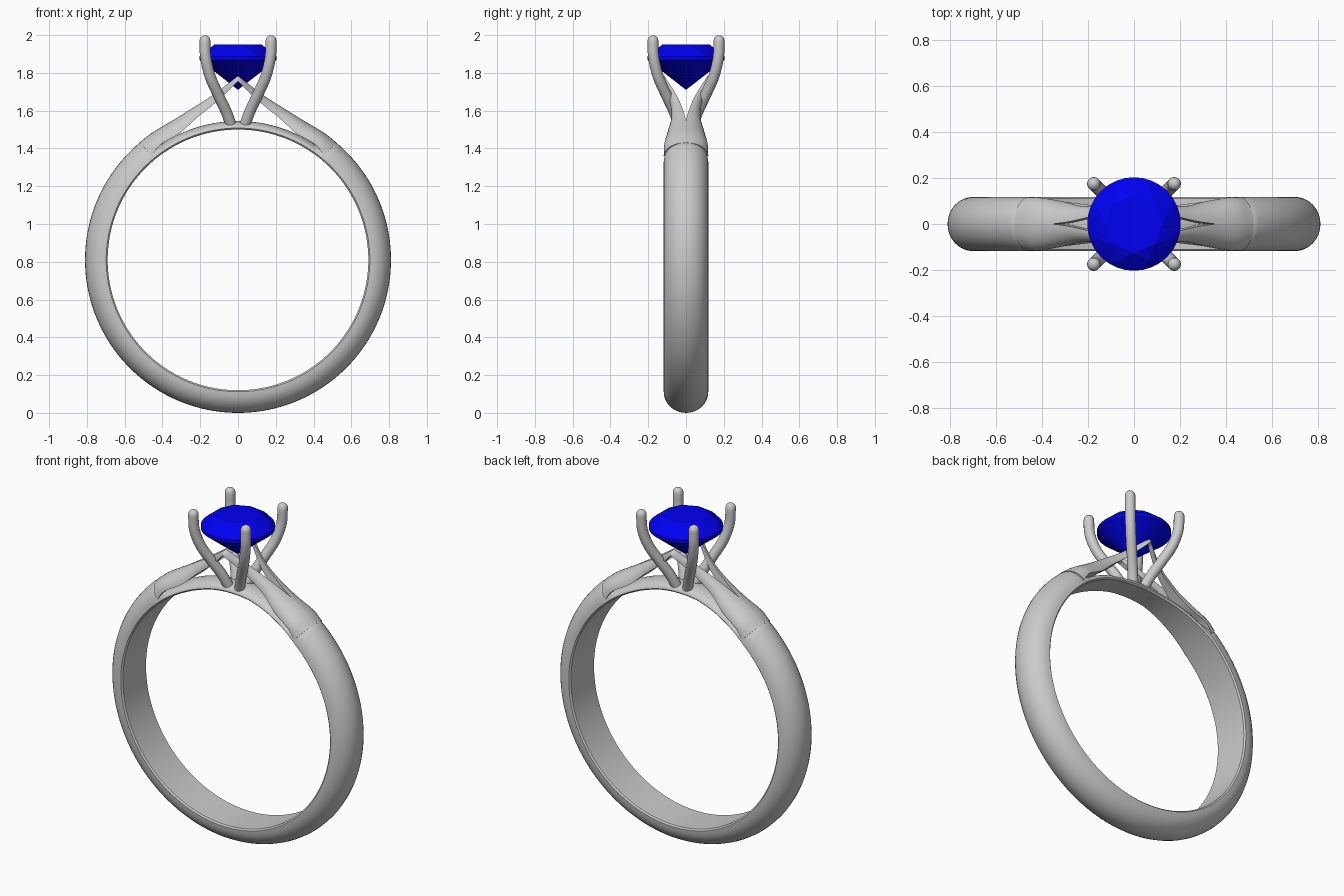
import bpy, bmesh
from math import sin, cos, pi, radians
from mathutils import Vector

if "Cube" in bpy.data.objects:
    bpy.data.objects.remove(bpy.data.objects["Cube"])

CZ = 0.81  # band centre height


def finish(bm, name, smooth=True, mirror=None):
    bmesh.ops.recalc_face_normals(bm, faces=bm.faces)
    mesh = bpy.data.meshes.new(name)
    bm.to_mesh(mesh)
    bm.free()
    ob = bpy.data.objects.new(name, mesh)
    bpy.context.collection.objects.link(ob)
    if mirror:
        mod = ob.modifiers.new("mirror", 'MIRROR')
        mod.use_axis = mirror
        mod.merge_threshold = 0.0005
    if smooth:
        bpy.ops.object.select_all(action='DESELECT')
        ob.select_set(True)
        bpy.context.view_layer.objects.active = ob
        bpy.ops.object.shade_smooth_by_angle(angle=radians(40))
    return ob


def loft(rings, closed=False, cap_start=True, cap_end=True):
    bm = bmesh.new()
    vs = [[bm.verts.new(p) for p in r] for r in rings]
    n, m = len(rings), len(rings[0])
    for i in range(n if closed else n - 1):
        a, b = vs[i], vs[(i + 1) % n]
        for j in range(m):
            k = (j + 1) % m
            bm.faces.new((a[j], a[k], b[k], b[j]))
    if not closed and cap_start:
        bm.faces.new(vs[0])
    if not closed and cap_end:
        bm.faces.new(vs[-1])
    return bm


def smooth_path(pts, steps=6):
    """Catmull-Rom resampling of points of any dimension."""
    def mix(a, b, c, d, t):
        return 0.5 * (2*b + (c-a)*t + (2*a-5*b+4*c-d)*t*t + (3*b-a-3*c+d)*t**3)
    p = [[2*x - y for x, y in zip(pts[0], pts[1])]] + list(pts)
    p.append([2*x - y for x, y in zip(pts[-1], pts[-2])])
    out = []
    for i in range(1, len(p) - 2):
        for s in range(steps):
            out.append([mix(*q, s / steps) for q in zip(*p[i-1:i+3])])
    return out + [list(pts[-1])]


# Band: domed section that thins and narrows under the setting
rings = []
for i in range(180):
    phi = -pi + 2 * pi * i / 180
    a = abs(phi)
    t = min(1, max(0, (radians(39) - a) / radians(4)))
    h = 0.12 - 0.075 * t
    w = 0.118 - 0.043 * min(1, max(0, (radians(42) - a) / radians(32)))
    r0 = 0.69
    prof = [(-w + 0.008, r0), (w - 0.008, r0)]
    prof += [(w * cos(pi * k / 16), r0 + 0.008 + (h - 0.008) * sin(pi * k / 16))
             for k in range(17)]
    rings.append([(r * sin(phi), y, CZ + r * cos(phi)) for y, r in prof])
finish(loft(rings, closed=True), "band")

# Split shoulders: bottom x, z, top x, z, inner y, outer y
stations = [(.456, 1.36, .521, 1.431, 0, .118), (.41, 1.42, .46, 1.48, 0, .115),
            (.31, 1.48, .36, 1.54, 0, .098), (.22, 1.56, .255, 1.605, .016, .078),
            (.11, 1.65, .13, 1.685, .052, .088), (0, 1.755, 0, 1.785, .115, .145)]
rings = []
for bx, bz, tx, tz, yi, yo in smooth_path(stations):
    yi = max(yi, 0)
    ring = [(bx, yi, bz)]
    for k in range(9):
        c, s = cos(pi * k / 16), sin(pi * k / 16)
        ring.append((bx + (tx-bx)*s, yi + (yo-yi)*c, bz + (tz-bz)*s))
    rings.append(ring)
finish(loft(rings, cap_end=False), "split_shoulders", mirror=(True, True, False))

# Four round-tipped prongs
R = 0.029
path = smooth_path([(.035, 1.52), (.065, 1.60), (.105, 1.685), (.147, 1.78),
                    (.171, 1.88), (.175, 1.97)])
path = [(c, z, R) for c, z in path]
path += [(.175, 1.97 + R * sin(a), R * cos(a)) for a in (.4, .8, 1.15, 1.45)]
rings = []
for i, (c, z, r) in enumerate(path):
    p0, p1 = path[max(i-1, 0)], path[min(i+1, len(path)-1)]
    tan = Vector((p1[0]-p0[0], p1[0]-p0[0], p1[1]-p0[1])).normalized()
    bi = Vector((1, -1, 0)).normalized()
    nor = tan.cross(bi)
    rings.append([Vector((c, c, z)) + r * (cos(a) * nor + sin(a) * bi)
                  for a in (2 * pi * k / 16 for k in range(16))])
finish(loft(rings), "prongs", mirror=(True, True, False))

# Faceted round gem: hull of table, crown, girdle, pavilion and culet
bm = bmesh.new()
for n, r, z, off in ((8, .125, 1.95, 0), (8, .172, 1.922, .5), (32, .203, 1.888, 0),
                     (32, .203, 1.868, 0), (8, .105, 1.79, .5), (1, 0, 1.71, 0)):
    for k in range(n):
        a = 2 * pi * (k + off) / n
        bm.verts.new((r * cos(a), r * sin(a), z))
bmesh.ops.convex_hull(bm, input=bm.verts)
gem = finish(bm, "gem", smooth=False)
mat = bpy.data.materials.new("blue_gem")
mat.diffuse_color = (0.0, 0.0, 0.9, 1)
mat.use_nodes = True
mat.node_tree.nodes["Principled BSDF"].inputs["Base Color"].default_value = mat.diffuse_color
gem.data.materials.append(mat)
